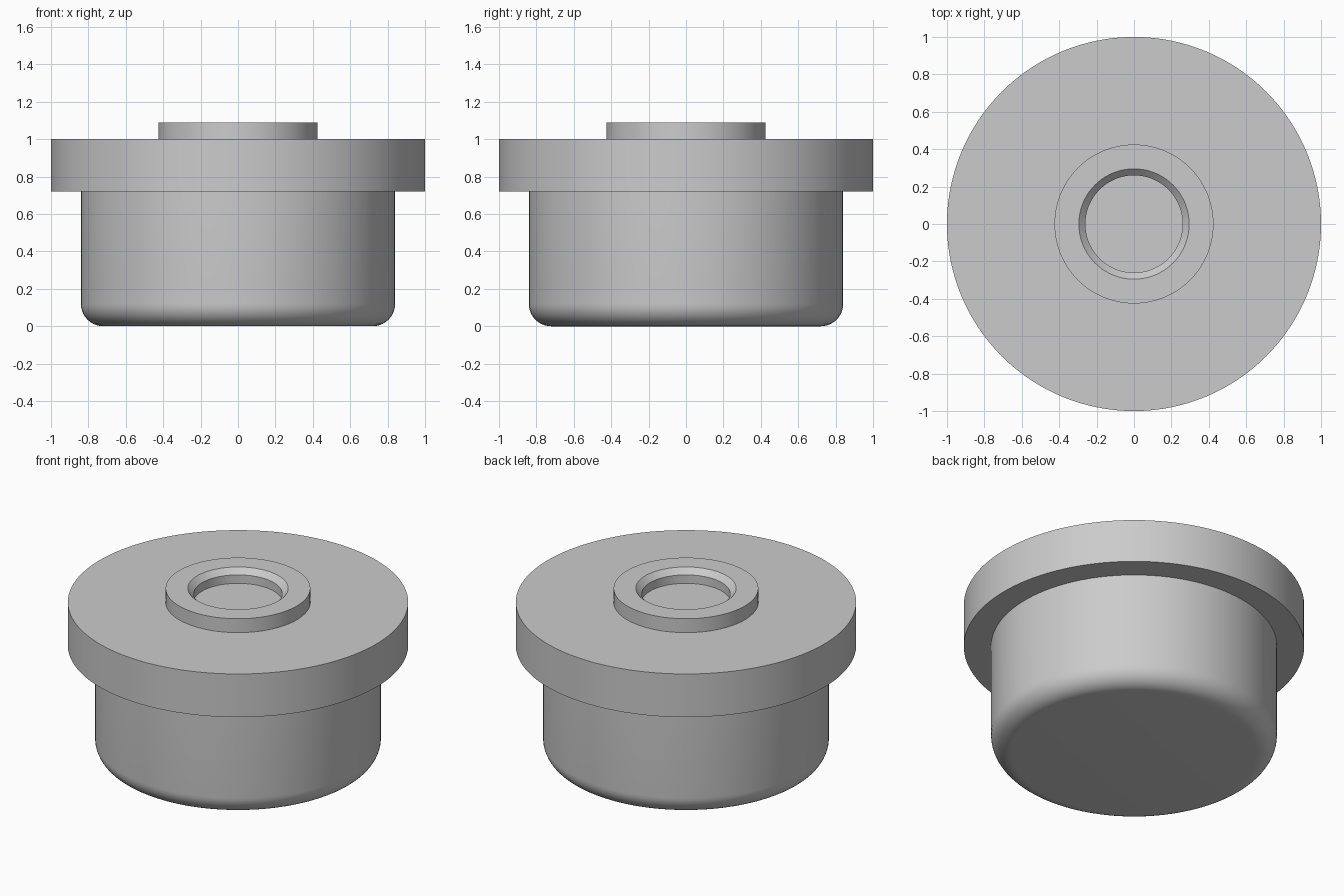
import bpy
import bmesh
from math import cos, sin, pi, radians

SEGMENTS = 128

cube = bpy.data.objects.get("Cube")
if cube:
    bpy.data.objects.remove(cube, do_unlink=True)

# Single plain grey finish
grey = bpy.data.materials.new("plain grey")
grey.use_nodes = True
color = (0.6, 0.6, 0.6, 1)
grey.diffuse_color = color
grey.node_tree.nodes["Principled BSDF"].inputs["Base Color"].default_value = color


def lathe(name, profile, closed=False):
    """Turn a (radius, height) profile around z; points on the axis become caps."""
    bm = bmesh.new()
    rings = []
    for r, z in profile:
        rings.append([bm.verts.new((r * cos(2 * pi * i / SEGMENTS),
                                    r * sin(2 * pi * i / SEGMENTS), z))
                      for i in range(SEGMENTS)])
    pairs = list(zip(rings, rings[1:]))
    if closed:
        pairs.append((rings[-1], rings[0]))
    else:
        bm.faces.new(rings[0])
        bm.faces.new(rings[-1])
    for low, high in pairs:
        for i in range(SEGMENTS):
            j = (i + 1) % SEGMENTS
            bm.faces.new((low[i], low[j], high[j], high[i]))
    bmesh.ops.recalc_face_normals(bm, faces=bm.faces)
    mesh = bpy.data.meshes.new(name)
    bm.to_mesh(mesh)
    bm.free()
    mesh.materials.append(grey)
    obj = bpy.data.objects.new(name, mesh)
    bpy.context.collection.objects.link(obj)
    bpy.ops.object.select_all(action="DESELECT")
    obj.select_set(True)
    bpy.context.view_layer.objects.active = obj
    bpy.ops.object.shade_smooth_by_angle(angle=radians(30))
    return obj


# Plug body with a rounded bottom edge, seated slightly inside the flange
radius, fillet, steps = 0.84, 0.12, 10
body = [(radius - fillet + fillet * sin(pi / 2 * k / steps),
         fillet - fillet * cos(pi / 2 * k / steps)) for k in range(steps + 1)]
lathe("plug_body", body + [(radius, 0.8)])

# Wide flange; its top is also the floor of the recess
lathe("flange", [(1, 0.72), (1, 1)])

# Raised collar ring with a chamfered bore
lathe("collar", [(0.425, 0.95), (0.425, 1.09), (0.295, 1.09),
                 (0.26, 1.055), (0.26, 0.95)], closed=True)
